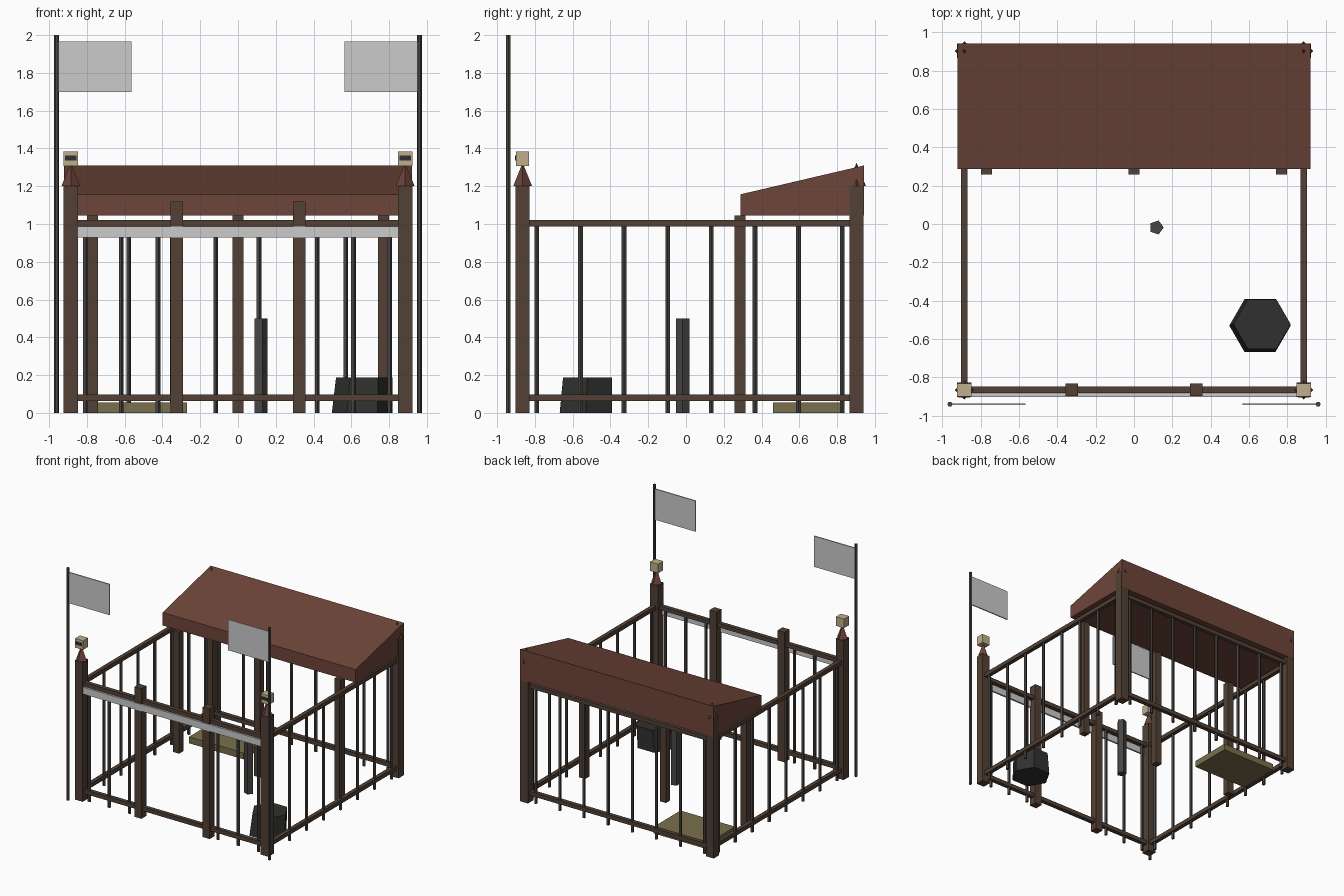
import bpy, bmesh, math
from mathutils import Vector

if "Cube" in bpy.data.objects:
    bpy.data.objects.remove(bpy.data.objects["Cube"])


def material(name, rgb):
    m = bpy.data.materials.new(name)
    m.diffuse_color = (*rgb, 1)
    m.use_nodes = True
    m.node_tree.nodes["Principled BSDF"].inputs["Base Color"].default_value = m.diffuse_color
    return m


WOOD = material("dark_wood", (0.085, 0.053, 0.035))
IRON = material("iron", (0.065, 0.06, 0.056))
ROOF = material("roof_red", (0.155, 0.06, 0.042))
BONE = material("bone", (0.53, 0.43, 0.27))
STRAW = material("straw", (0.19, 0.16, 0.075))
BLACK = material("black", (0.03, 0.03, 0.029))


def finish(name, bm, mat):
    bmesh.ops.recalc_face_normals(bm, faces=bm.faces[:])
    me = bpy.data.meshes.new(name)
    bm.to_mesh(me)
    bm.free()
    if mat:
        me.materials.append(mat)
    ob = bpy.data.objects.new(name, me)
    bpy.context.collection.objects.link(ob)
    return ob


def box(name, x, y, z, mat=None):
    """Box from (min, max) pairs."""
    bm = bmesh.new()
    bmesh.ops.create_cube(bm, size=1)
    for v in bm.verts:
        v.co = Vector((r[0] + (r[1] - r[0]) * (c + 0.5)) for r, c in zip((x, y, z), v.co))
    return finish(name, bm, mat)


def mid(c, w):
    return (c - w / 2, c + w / 2)


def prism(name, x, y, z, r1, r2, sides, mat, shift=(0, 0)):
    """Low-poly cylinder, cone or frustum; shift offsets the top ring."""
    bm = bmesh.new()
    ring = [(math.cos(2 * math.pi * i / sides), math.sin(2 * math.pi * i / sides)) for i in range(sides)]
    low = [bm.verts.new((x + r1 * c, y + r1 * s, z[0])) for c, s in ring]
    bm.faces.new(low)
    if r2:
        top = [bm.verts.new((x + shift[0] + r2 * c, y + shift[1] + r2 * s, z[1])) for c, s in ring]
        bm.faces.new(top)
    else:
        top = [bm.verts.new((x, y, z[1]))] * sides
    for i in range(sides):
        j = (i + 1) % sides
        bm.faces.new([low[i], low[j], top[j], top[i]] if r2 else [low[i], low[j], top[0]])
    return finish(name, bm, mat)


PX, FY, BY = 0.885, -0.865, 0.903

# Corner posts with pointed caps
for x in (-PX, PX):
    for y in (FY, BY):
        box("corner_post", mid(x, 0.075), mid(y, 0.075), (0, 1.2), WOOD)
        prism("post_spike", x, y, (1.2, 1.325), 0.05, 0, 4, ROOF)

# Top and bottom rails on all four sides
for z in (0.08, 1.003):
    for y in (FY, BY):
        box("cross_rail", (-PX, PX), mid(y, 0.035), mid(z, 0.035), WOOD)
    for x in (-PX, PX):
        box("side_rail", mid(x, 0.035), (FY, BY), mid(z, 0.035), WOOD)

# Vertical bars: sides, back, and the two front panels
for i in range(8):
    for x in (-PX, PX):
        prism("side_bar", x, -0.79 + 0.231 * i, (0, 1), 0.0135, 0.0135, 5, IRON)
    prism("back_bar", -0.81 + 0.23 * i, BY, (0, 1), 0.0135, 0.0135, 5, IRON)
for x in (-0.81, -0.62, -0.425, 0.418, 0.61, 0.803):
    prism("front_bar", x, FY, (0, 1), 0.0135, 0.0135, 5, IRON)

for s in (-1, 1):
    # Gate posts
    box("gate_post", mid(s * 0.325, 0.066), mid(-0.864, 0.066), (0, 1.12), WOOD)
    # Carved heads on the front posts
    box("post_head", mid(s * PX, 0.077), mid(FY, 0.068), (1.307, 1.385), BONE)
    box("eye_slit", mid(s * PX, 0.06), mid(-0.9, 0.008), (1.337, 1.362), BLACK)
    # Flag poles and flags
    prism("flag_pole", s * 0.96, -0.94, (0, 2), 0.0135, 0.0135, 6, IRON)
    box("flag", sorted((s * 0.565, s * 0.955)), mid(-0.94, 0.01), (1.70, 1.965))

# Front banner strip
box("banner_strip", (-0.86, 0.86), mid(-0.893, 0.016), (0.928, 0.987))

# Sloped roof over the rear, extruded from a side profile
bm = bmesh.new()
profile = [(0.288, 1.045), (0.942, 1.045), (0.942, 1.31), (0.288, 1.157)]
face = bm.faces.new([bm.verts.new((-0.92, y, z)) for y, z in profile])
ext = bmesh.ops.extrude_face_region(bm, geom=[face])
bmesh.ops.translate(bm, vec=(1.84, 0, 0),
                    verts=[g for g in ext["geom"] if isinstance(g, bmesh.types.BMVert)])
bmesh.ops.delete(bm, geom=[f for f in bm.faces if len(f.verts) == 0], context="FACES")
roof = finish("roof", bm, ROOF)
if not any(p.center.x < -0.91 for p in roof.data.polygons):
    box("roof_end", (-0.92, -0.915), (0.29, 0.94), (1.045, 1.157), ROOF)

# Roof supports
for x in (-0.77, 0, 0.77):
    box("roof_support", mid(x, 0.058), mid(0.286, 0.058), (0, 1.046), WOOD)

# Floor contents: bedding, stump post and tub
box("bedding", (-0.79, -0.27), (0.46, 0.83), (0, 0.055), STRAW)
prism("short_post", 0.117, -0.018, (0, 0.5), 0.038, 0.038, 5, IRON)
prism("tub", 0.657, -0.53, (0, 0.187), 0.16, 0.149, 6, BLACK, (0.011, 0.008))
